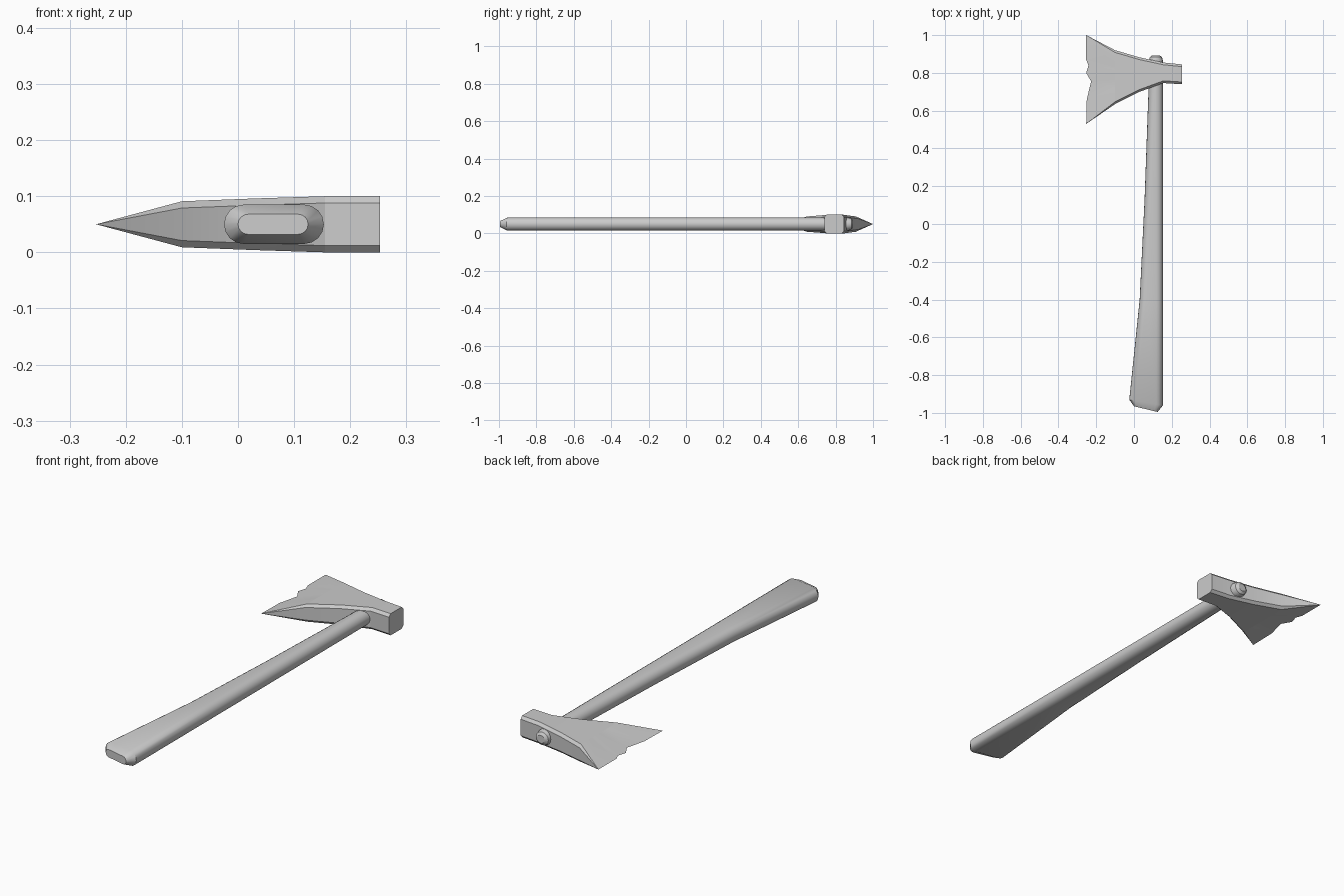
import bpy, bmesh, math

if "Cube" in bpy.data.objects:
    bpy.data.objects.remove(bpy.data.objects["Cube"])


def finish(bm, name, angle):
    bmesh.ops.remove_doubles(bm, verts=bm.verts, dist=1e-5)
    bmesh.ops.recalc_face_normals(bm, faces=bm.faces)
    mesh = bpy.data.meshes.new(name)
    bm.to_mesh(mesh)
    bm.free()
    ob = bpy.data.objects.new(name, mesh)
    bpy.context.collection.objects.link(ob)
    bpy.ops.object.select_all(action='DESELECT')
    ob.select_set(True)
    bpy.context.view_layer.objects.active = ob
    bpy.ops.object.shade_smooth_by_angle(angle=math.radians(angle))
    return ob


def loft(rings, caps=True):
    bm = bmesh.new()
    rows = [[bm.verts.new(p) for p in ring] for ring in rings]
    n = len(rows[0])
    for a, b in zip(rows, rows[1:]):
        for i in range(n):
            j = (i + 1) % n
            bm.faces.new((a[i], a[j], b[j], b[i]))
    if caps:
        bm.faces.new(rows[0])
        bm.faces.new(rows[-1])
    return bm


ZC = 0.05  # mid plane of the axe

# Handle: stadium sections, (y left, y right, x left, x right, half depth)
sections = [(-0.965, -0.995, 0.0, 0.125, 0.018),
            (-0.93, -0.96, -0.025, 0.153, 0.035),
            (-0.40, -0.40, 0.03, 0.153, 0.035),
            (0.13, 0.13, 0.056, 0.153, 0.035),
            (0.77, 0.77, 0.079, 0.153, 0.035),
            (0.865, 0.865, 0.079, 0.153, 0.035),
            (0.884, 0.884, 0.084, 0.148, 0.030),
            (0.893, 0.893, 0.097, 0.135, 0.018)]


def stadium(yl, yr, xl, xr, h, steps=8):
    r = min(h, (xr - xl) / 2)
    pts = []
    for cx, start in ((xr - r, -90), (xl + r, 90)):
        for k in range(steps + 1):
            a = math.radians(start + 180 * k / steps)
            x = cx + r * math.cos(a)
            t = (x - xl) / (xr - xl)
            pts.append((x, yl + (yr - yl) * t, ZC + h * math.sin(a)))
    return pts


finish(loft([stadium(*s) for s in sections]), "handle", 35)

# Axe head: stations (x, low y, high y, half thickness, chamfer), then the nicked edge
stations = [(0.253, 0.74, 0.845, 0.05, 0.012),
            (0.155, 0.746, 0.855, 0.05, 0.012),
            (0.03, 0.70, 0.882, 0.046, 0.012),
            (-0.10, 0.635, 0.92, 0.041, 0.012)]
edge = [(-0.253, 0.53), (-0.25, 0.66), (-0.227, 0.755), (-0.253, 0.80),
        (-0.241, 0.84), (-0.253, 0.87), (-0.253, 1.0)]
fractions = [(y - 0.53) / 0.47 for _, y in edge]


def head_ring(x, lo, hi, h, c):
    top = [(x, lo + c + (hi - lo - 2 * c) * t, ZC + h) for t in fractions]
    bottom = [(px, py, ZC - h) for px, py, _ in reversed(top)]
    return ([(x, lo, ZC - h + c), (x, lo, ZC + h - c)] + top
            + [(x, hi, ZC + h - c), (x, hi, ZC - h + c)] + bottom)


line = [(x, y, ZC) for x, y in edge]
sharp = [line[0]] * 2 + line + [line[-1]] * 2 + line[::-1]
rings = [head_ring(*s) for s in stations]
bm = loft(rings + [sharp], caps=False)
bm.verts.ensure_lookup_table()
bm.faces.new(bm.verts[:len(sharp)])  # flat poll
finish(bm, "axe_head", 12)
